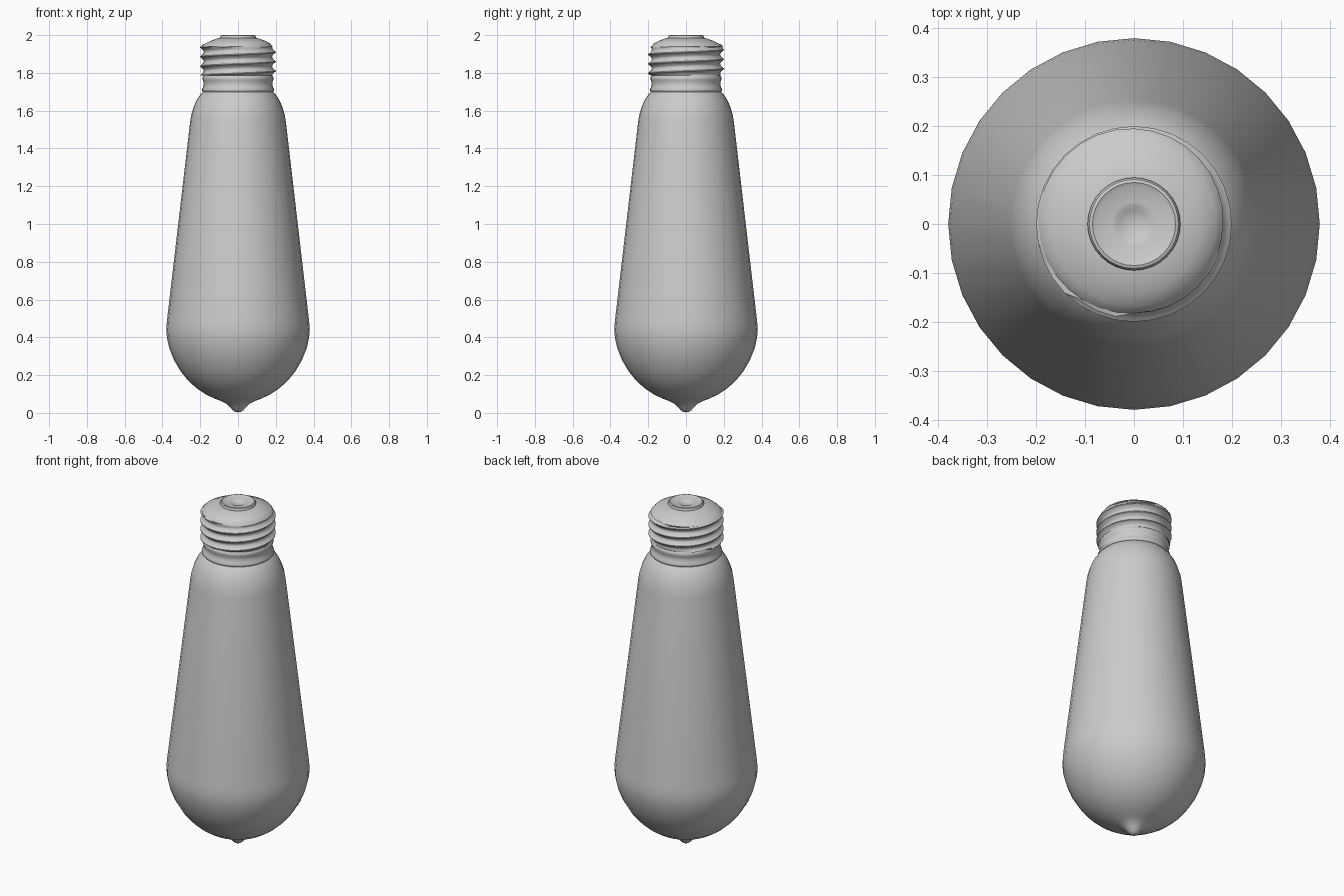
import bpy, bmesh
from math import sin, cos, pi, radians

if "Cube" in bpy.data.objects:
    bpy.data.objects.remove(bpy.data.objects["Cube"])

SEG = 32


def finish(name, bm, angle=40):
    bmesh.ops.remove_doubles(bm, verts=bm.verts, dist=0.0003)
    bmesh.ops.recalc_face_normals(bm, faces=bm.faces)
    me = bpy.data.meshes.new(name)
    bm.to_mesh(me)
    bm.free()
    ob = bpy.data.objects.new(name, me)
    bpy.context.collection.objects.link(ob)
    bpy.ops.object.select_all(action='DESELECT')
    ob.select_set(True)
    bpy.context.view_layer.objects.active = ob
    bpy.ops.object.shade_smooth_by_angle(angle=radians(angle))
    return ob


def surface(name, rows, point, angle=40):
    """Skin of revolution: point(row, theta, turn) gives radius and height."""
    bm = bmesh.new()
    grid = []
    for row in rows:
        ring = []
        for i in range(SEG + 1):
            t = 2 * pi * i / SEG
            r, z = point(row, t, i / SEG)
            ring.append(bm.verts.new((r * cos(t), r * sin(t), z)))
        grid.append(ring)
    for a, b in zip(grid, grid[1:]):
        for i in range(SEG):
            bm.faces.new((a[i], a[i + 1], b[i + 1], b[i]))
    return finish(name, bm, angle)


def lathe(name, profile, angle=40):
    return surface(name, profile, lambda p, t, u: p, angle)


# Glass envelope with the pinched tip
lathe("glass_bulb", [
    (0, 0.003), (0.015, 0.005), (0.028, 0.014), (0.045, 0.034), (0.065, 0.051),
    (0.09, 0.063), (0.125, 0.076), (0.17, 0.098), (0.22, 0.131), (0.265, 0.172),
    (0.305, 0.222), (0.339, 0.28), (0.363, 0.34), (0.376, 0.395), (0.38, 0.44),
    (0.376, 0.49), (0.253, 1.545), (0.247, 1.58), (0.235, 1.62), (0.218, 1.658),
    (0.198, 1.687), (0.18, 1.705)], 50)

# Metal collar at the neck
lathe("base_collar", [
    (0.17, 1.70), (0.186, 1.70), (0.191, 1.706), (0.191, 1.714), (0.185, 1.724),
    (0.182, 1.74), (0.182, 1.752), (0.188, 1.765), (0.188, 1.775), (0.182, 1.785)])

# Helical screw thread, clamped flat at both ends
LOW, HIGH, PITCH = 1.785, 1.94, 0.05
THREAD = [(0, 0.181), (0.15, 0.183), (0.35, 0.193), (0.46, 0.2), (0.54, 0.2), (0.65, 0.193), (0.85, 0.183)]


def shoulder(t):
    return 0.189 - 0.009 * cos(t + pi / 4)


def thread_point(row, t, turn):
    r, z = row[0], row[1] + PITCH * turn
    if z <= LOW:
        return 0.182, LOW
    if z >= HIGH:
        return shoulder(t), HIGH
    return r, z


rows = [(r, 1.735 + PITCH * (n + f)) for n in range(5) for f, r in THREAD]
surface("screw_thread", rows, thread_point, 45)

# Sloping cap, its rim following the run-out of the thread
surface("base_cap", [(None, 1.94), (None, 1.948), (0.168, 1.958), (0.14, 1.972), (0.098, 1.986), (0.09, 1.986)],
        lambda p, t, u: (p[0] if p[0] else shoulder(t) - (p[1] - 1.94) * 0.8, p[1]))

# Contact button with a dimple
lathe("contact_button", [
    (0.095, 1.98), (0.095, 1.991), (0.091, 1.998), (0.085, 2.0), (0.077, 1.996),
    (0.045, 1.993), (0.039, 1.992), (0.028, 1.986), (0.015, 1.982), (0, 1.981)])
